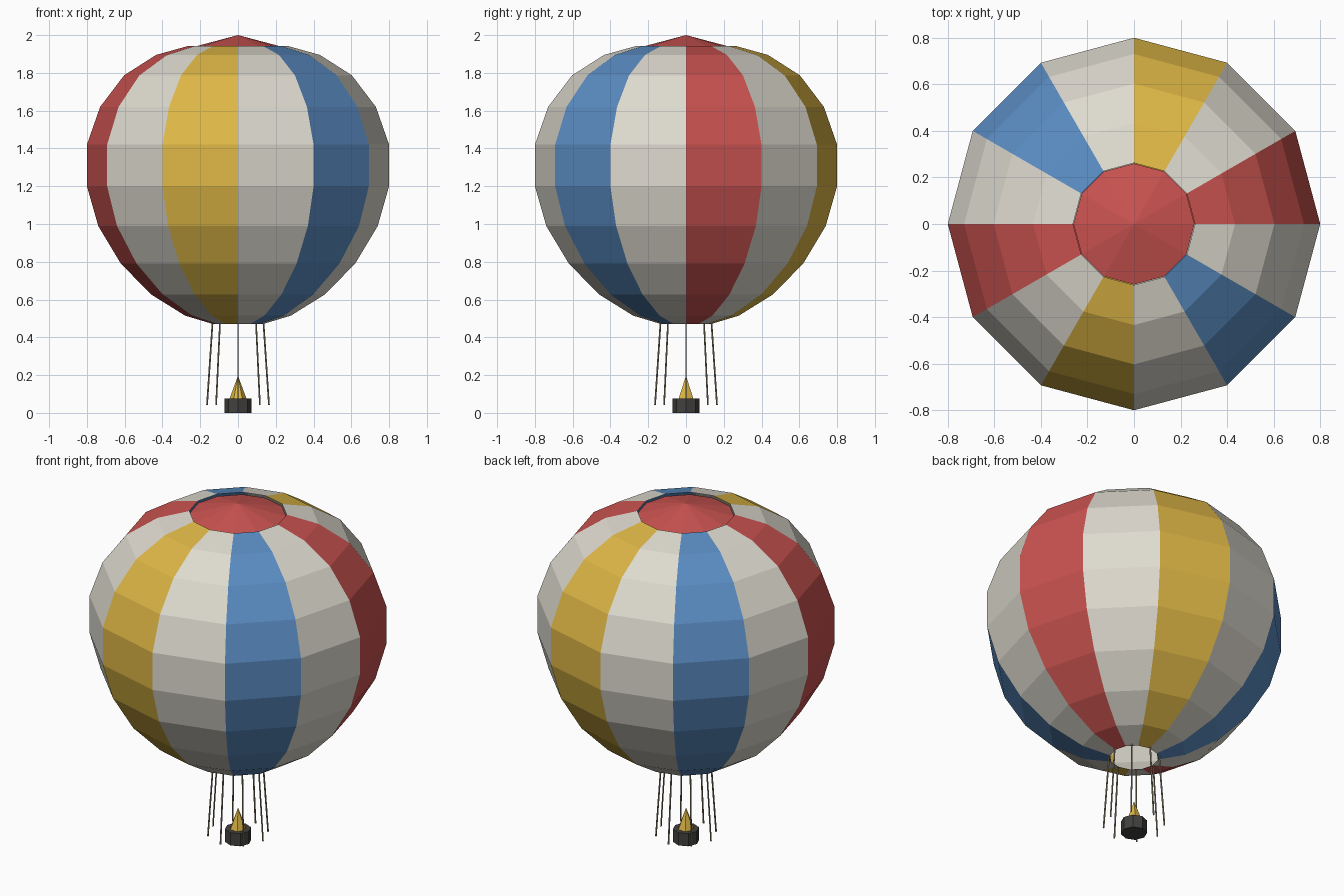
import bpy, bmesh, math
from mathutils import Vector

if "Cube" in bpy.data.objects:
    bpy.data.objects.remove(bpy.data.objects["Cube"])


def lin(c):
    c /= 255
    return c / 12.92 if c <= 0.04045 else ((c + 0.055) / 1.055) ** 2.4


def material(name, r, g, b):
    m = bpy.data.materials.new(name)
    m.diffuse_color = (lin(r), lin(g), lin(b), 1)
    m.use_nodes = True
    m.node_tree.nodes["Principled BSDF"].inputs["Base Color"].default_value = m.diffuse_color
    return m


RED = material("red_cloth", 202, 83, 80)
CREAM = material("cream_cloth", 222, 218, 207)
YELLOW = material("yellow_cloth", 222, 183, 70)
BLUE = material("blue_cloth", 90, 140, 194)
DARK = material("dark_basket", 66, 65, 63)
ROPE = material("rope_tan", 152, 142, 116)


def finish(name, bm, mats):
    me = bpy.data.meshes.new(name)
    bm.to_mesh(me)
    bm.free()
    for m in mats:
        me.materials.append(m)
    ob = bpy.data.objects.new(name, me)
    bpy.context.collection.objects.link(ob)
    return ob


def ring(bm, r, z, n):
    return [bm.verts.new((r * math.cos(math.tau * i / n),
                          r * math.sin(math.tau * i / n), z)) for i in range(n)]


def lathe(name, profile, n, mats, pick=lambda i: 0, close=False):
    """Revolve (radius, z) points; radius 0 makes an apex."""
    bm = bmesh.new()
    rings = [ring(bm, r, z, n) if r > 0 else [bm.verts.new((0, 0, z))]
             for r, z in profile]
    for a, b in zip(rings, rings[1:]):
        for i in range(n):
            j = (i + 1) % n
            loop = [a[i], a[j], b[0]] if len(b) == 1 else [a[i], a[j], b[j], b[i]]
            bm.faces.new(loop).material_index = pick(i)
    if close:
        bm.faces.new(rings[0][::-1])
        if len(rings[-1]) > 1:
            bm.faces.new(rings[-1])
    return finish(name, bm, mats)


# Envelope: open shell of twelve coloured gores
envelope = [(0.13, 0.47), (0.28, 0.515), (0.46, 0.627), (0.62, 0.79),
            (0.74, 0.99), (0.80, 1.20), (0.80, 1.42), (0.73, 1.62),
            (0.603, 1.787), (0.434, 1.895), (0.262, 1.943)]
gores = [1, 0, 2, 0, 3, 0]
lathe("envelope", envelope, 12, [CREAM, RED, YELLOW, BLUE], lambda i: gores[i % 6])

# Crown cap sitting in the top opening
lathe("crown_cap", [(0.26, 1.931), (0, 2.0)], 12, [RED])

# Basket and burner flame
lathe("basket", [(0.071, 0), (0.071, 0.075)], 8, [DARK], close=True)
lathe("flame", [(0.045, 0.075), (0, 0.197)], 6, [YELLOW], close=True)

# Eight ropes splaying outward below the mouth
for k in range(8):
    a = math.tau * k / 8
    d = Vector((math.cos(a), math.sin(a), 0))
    top = d * 0.135 + Vector((0, 0, 0.475))
    low = d * 0.164 + Vector((0, 0, 0.042))
    bm = bmesh.new()
    bmesh.ops.create_cone(bm, cap_ends=True, segments=6, radius1=0.0045,
                          radius2=0.0045, depth=(top - low).length)
    rot = (top - low).to_track_quat('Z', 'Y').to_matrix()
    bmesh.ops.rotate(bm, matrix=rot, verts=bm.verts)
    bmesh.ops.translate(bm, vec=(top + low) / 2, verts=bm.verts)
    finish(f"rope_{k + 1}", bm, [ROPE])
